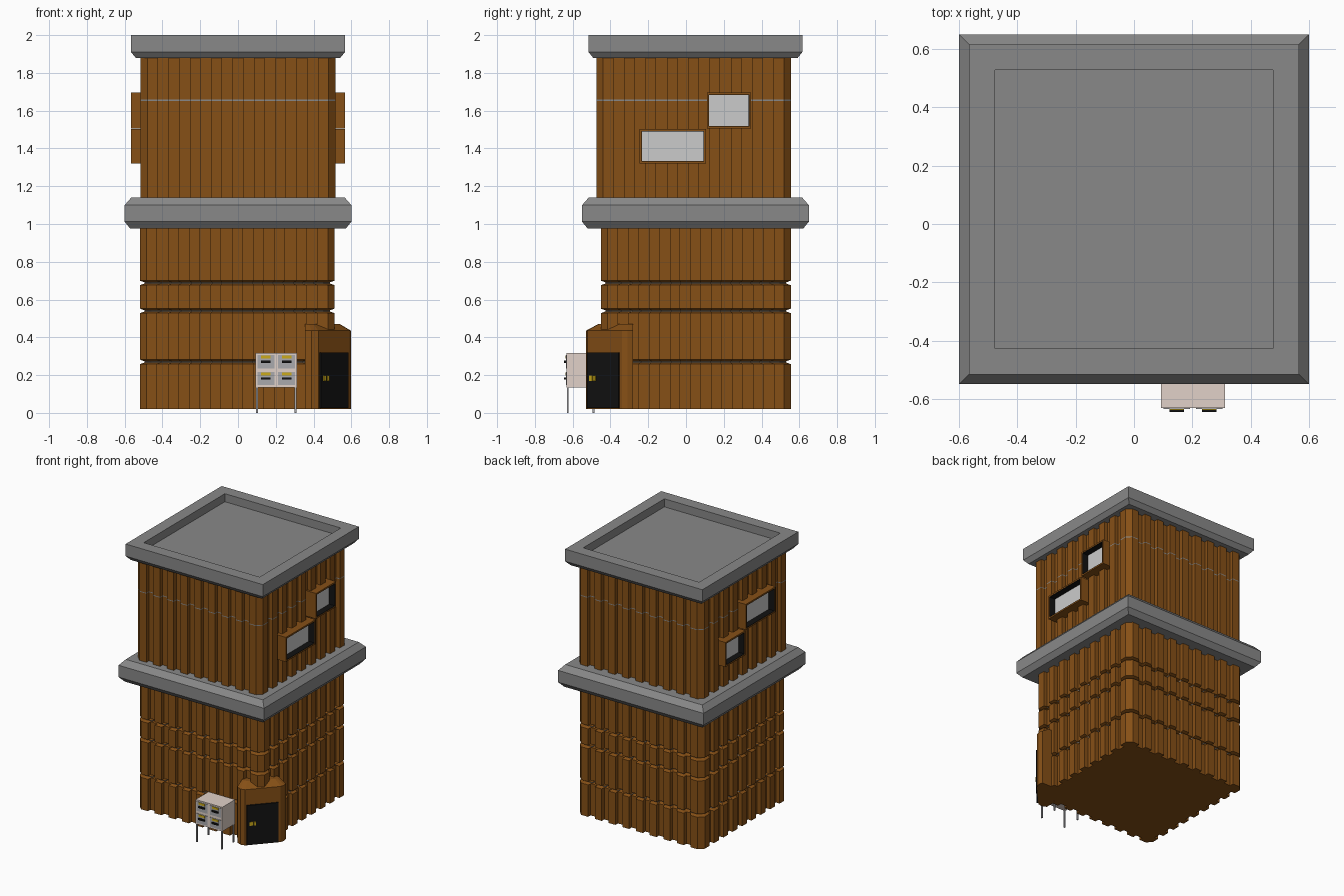
import bpy, bmesh, math
from mathutils import Matrix

if "Cube" in bpy.data.objects:
    bpy.data.objects.remove(bpy.data.objects["Cube"])


def material(name, rgb):
    m = bpy.data.materials.new(name)
    m.diffuse_color = (*rgb, 1)
    m.use_nodes = True
    m.node_tree.nodes["Principled BSDF"].inputs["Base Color"].default_value = m.diffuse_color
    return m


BROWN = material("brown_cladding", (0.24, 0.08, 0.008))
GREY = material("dark_grey", (0.25, 0.25, 0.25))
PALE = material("pale_metal", (0.75, 0.64, 0.58))
BLACK = material("black", (0.006, 0.006, 0.006))
GOLD = material("gold", (0.6, 0.4, 0.01))
METAL = material("grey_metal", (0.4, 0.4, 0.42))
PANE = material("window_pane", (0.6, 0.6, 0.6))


def finish(bm, name, mats):
    bmesh.ops.recalc_face_normals(bm, faces=bm.faces)
    me = bpy.data.meshes.new(name)
    bm.to_mesh(me)
    bm.free()
    for m in mats:
        me.materials.append(m)
    ob = bpy.data.objects.new(name, me)
    bpy.context.collection.objects.link(ob)
    return ob


def loft(name, rings, mats, grey_bands=()):
    """Skin rings of (plan, z), capped at both ends."""
    bm = bmesh.new()
    loops = [[bm.verts.new((x, y, z)) for x, y in plan] for plan, z in rings]
    n = len(loops[0])
    for k, (a, b) in enumerate(zip(loops, loops[1:])):
        for i in range(n):
            j = (i + 1) % n
            f = bm.faces.new((a[i], a[j], b[j], b[i]))
            f.material_index = 1 if k in grey_bands else 0
    bm.faces.new(loops[0][::-1])
    bm.faces.new(loops[-1])
    return finish(bm, name, mats)


def box(name, lo, hi, mat, rot=0.0):
    bm = bmesh.new()
    bmesh.ops.create_cube(bm, size=1)
    mid = [(a + b) / 2 for a, b in zip(lo, hi)]
    size = [b - a for a, b in zip(lo, hi)]
    m = Matrix.Translation(mid) @ Matrix.Rotation(rot, 4, 'Z') @ Matrix.Diagonal((*size, 1))
    bmesh.ops.transform(bm, matrix=m, verts=bm.verts)
    return finish(bm, name, [mat])


CY = 0.05  # tower centre in y


def corrugated(hx, hy, cx, cy, inset=0.0, cells=17, depth=0.03, c=0.035):
    """Square-wave outline with chamfered corners."""
    hx, hy = hx - inset, hy - inset
    pts = []
    for side in range(4):
        along, out = (hx, hy) if side % 2 == 0 else (hy, hx)
        for i in range(cells):
            r = out - (depth if i % 2 else 0)
            for k in (i, i + 1):
                t = (along - c) * (2 * k / cells - 1)
                x, y = [(t, -r), (r, t), (-t, r), (-r, -t)][side]
                pts.append((x + cx, y + cy))
    return pts


def square(h):
    return [(-h, CY - h), (h, CY - h), (h, CY + h), (-h, CY + h)]


# Lower storey with three horizontal grooves
def lower(inset):
    return corrugated(0.515, 0.503, -0.004, 0.052, inset)


rings, bands = [(lower(0), 0.02)], []
for z in (0.27, 0.54, 0.688):
    bands.append(len(rings) + 1)
    rings += [(lower(0), z - 0.012), (lower(0.025), z - 0.003),
              (lower(0.025), z + 0.003), (lower(0), z + 0.012)]
rings.append((lower(0), 0.99))
loft("lower_storey", rings, [BROWN, GREY], bands)

# Upper storey with a thin grey line
up = corrugated(0.515, 0.515, 0, 0.04)
loft("upper_storey", [(up, 1.12), (up, 1.652), (up, 1.658), (up, 1.9)], [BROWN, GREY], [1])

# Ledge between storeys and roof with sunken top
loft("middle_ledge", [(square(0.57), 0.975), (square(0.6), 1.012), (square(0.6), 1.1),
                      (square(0.565), 1.14)], [GREY])
loft("roof", [(square(0.54), 1.878), (square(0.566), 1.91), (square(0.566), 2.0),
              (square(0.478), 2.0), (square(0.478), 1.94)], [GREY])


# Deep box windows
def window(name, side, y0, y1, z0, z1):
    def part(label, x0, x1, a, b, c, d, mat):
        xs = sorted((side * x0, side * x1))
        box(name + label, (xs[0], a, c), (xs[1], b, d), mat)
    t = 0.01
    for label, (a, b, c, d) in {
        "_bottom": (y0, y1, z0, z0 + t), "_top": (y0, y1, z1 - t, z1),
        "_jamb_a": (y0, y0 + t, z0 + t, z1 - t), "_jamb_b": (y1 - t, y1, z0 + t, z1 - t),
    }.items():
        part(label, 0.48, 0.567, a, b, c, d, BROWN)
    u = t + 0.003
    for label, (a, b, c, d) in {
        "_lining_bottom": (y0 + t, y1 - t, z0 + t, z0 + u),
        "_lining_top": (y0 + t, y1 - t, z1 - u, z1 - t),
        "_lining_a": (y0 + t, y0 + u, z0 + u, z1 - u),
        "_lining_b": (y1 - u, y1 - t, z0 + u, z1 - u),
    }.items():
        part(label, 0.5, 0.566, a, b, c, d, BLACK)
    part("_pane", 0.49, 0.519, y0 + u, y1 - u, z0 + u, z1 - u, PANE)


window("right_small_window", 1, 0.11, 0.345, 1.505, 1.695)
window("right_wide_window", 1, -0.245, 0.105, 1.32, 1.503)
window("left_wide_window", -1, -0.245, 0.105, 1.505, 1.695)
window("left_small_window", -1, 0.11, 0.345, 1.32, 1.503)

# Corner porch with sloped roof
wall = [(0.355, -0.44), (0.355, -0.515), (0.39, -0.53), (0.425, -0.522), (0.59, -0.34),
        (0.598, -0.31), (0.59, -0.28), (0.5, -0.28), (0.42, -0.36)]
crown = [(0.355, -0.44), (0.355, -0.46), (0.375, -0.465), (0.4, -0.46), (0.535, -0.325),
         (0.54, -0.305), (0.535, -0.28), (0.5, -0.28), (0.42, -0.36)]
loft("corner_porch", [(wall, 0.02), (wall, 0.33), (wall, 0.435), (crown, 0.47)], [BROWN])

# Diagonal door and handle
ang = math.atan2(0.165, 0.145)
box("door", (0.3925, -0.4445, 0.025), (0.6125, -0.4205, 0.32), BLACK, ang)
for i, (x, y, w) in enumerate(((0.455, -0.498, 0.022), (0.472, -0.48, 0.014))):
    box(f"door_handle_{i}", (x - w / 2, y - 0.01, 0.17), (x + w / 2, y + 0.01, 0.197), GOLD, ang)

# Mailbox cabinet on four legs
box("mailbox_cabinet", (0.093, -0.632, 0.135), (0.312, -0.48, 0.316), PALE)
for x in (0.1, 0.305):
    for y in (-0.626, -0.49):
        box("mailbox_leg", (x - 0.005, y - 0.005, 0), (x + 0.005, y + 0.005, 0.14), METAL)
for x in (0.147, 0.258):
    for z in (0.182, 0.271):
        box("mailbox_door", (x - 0.045, -0.635, z - 0.035), (x + 0.045, -0.62, z + 0.035), METAL)
        box("mailbox_label", (x - 0.025, -0.638, z + 0.016), (x + 0.025, -0.63, z + 0.032), GOLD)
        box("mailbox_handle", (x - 0.025, -0.645, z - 0.006), (x + 0.025, -0.63, z + 0.006), BLACK)
